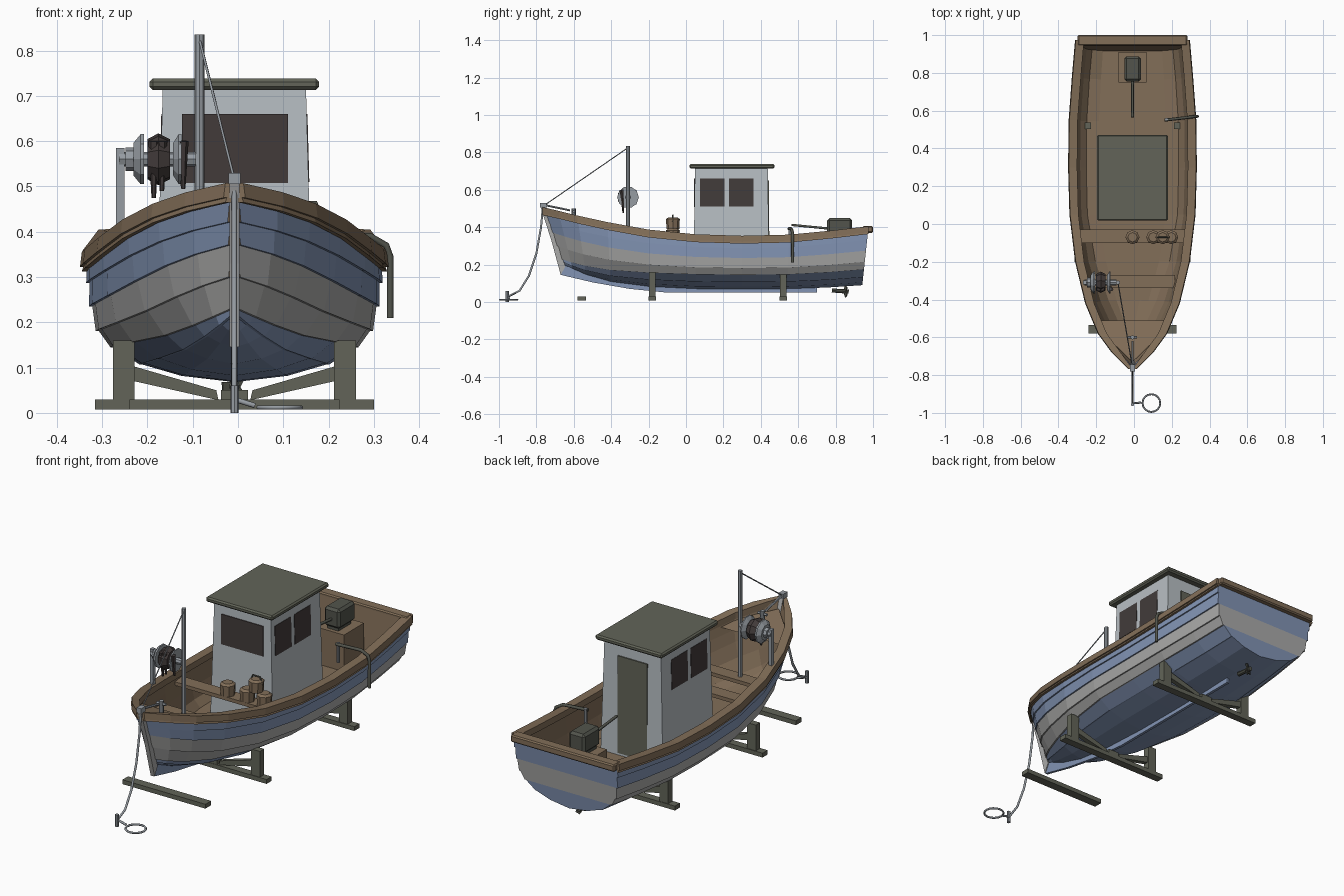
import bpy, bmesh, math
from mathutils import Vector

old = bpy.data.objects.get("Cube")
if old:
    bpy.data.objects.remove(old)

SHIFT = -0.008


def colour(name, r, g, b):
    lin = [((c / 255 + 0.055) / 1.055) ** 2.4 for c in (r, g, b)] + [1]
    m = bpy.data.materials.new(name)
    m.use_nodes = True
    m.diffuse_color = lin
    m.node_tree.nodes["Principled BSDF"].inputs["Base Color"].default_value = lin
    return m


BLUE = colour("hull blue", 130, 148, 180)
GREY = colour("hull grey", 170, 170, 169)
WOOD = colour("brown wood", 130, 110, 88)
CABIN = colour("cabin white", 184, 191, 196)
OLIVE = colour("olive timber", 98, 100, 88)
DARK = colour("dark glass", 66, 59, 58)
METAL = colour("metal grey", 150, 156, 162)
IRON = colour("dark iron", 82, 84, 76)


def mesh(name, verts, faces, mats, rule=None):
    me = bpy.data.meshes.new(name)
    me.from_pydata([tuple(v) for v in verts], [], faces)
    for m in mats if isinstance(mats, list) else [mats]:
        me.materials.append(m)
    if rule:
        for p, i in zip(me.polygons, rule):
            p.material_index = i
    bm = bmesh.new()
    bm.from_mesh(me)
    bmesh.ops.remove_doubles(bm, verts=bm.verts, dist=1e-5)
    if not rule:
        bmesh.ops.recalc_face_normals(bm, faces=bm.faces)
    bm.to_mesh(me)
    bm.free()
    ob = bpy.data.objects.new(name, me)
    ob.location.x = SHIFT
    bpy.context.collection.objects.link(ob)
    return ob


BOX = [(0, 1, 3, 2), (4, 6, 7, 5), (0, 4, 5, 1), (2, 3, 7, 6), (0, 2, 6, 4), (1, 5, 7, 3)]


def box(name, xs, ys, zs, mat, bevel=0, taper=(0, 0)):
    v = []
    for i in (0, 1):
        for j in (0, 1):
            for k in (0, 1):
                v.append((xs[i] + k * taper[0] * (1 - 2 * i),
                          ys[j] + k * taper[1] * (1 - 2 * j), zs[k]))
    ob = mesh(name, v, BOX, mat)
    if bevel:
        b = ob.modifiers.new("bevel", "BEVEL")
        b.width, b.segments = bevel, 1
    return ob


def prism(name, pts, x, mat):
    n = len(pts)
    v = [(s * x, y, z) for s in (-1, 1) for y, z in pts]
    f = [tuple(range(n)), tuple(range(n, 2 * n))]
    f += [(i, (i + 1) % n, n + (i + 1) % n, n + i) for i in range(n)]
    return mesh(name, v, f, mat)


def cyl(name, a, b, r, mat, sides=8, r2=None):
    a, b = Vector(a), Vector(b)
    q = (b - a).to_track_quat("Z", "Y")
    v = []
    for c, rad in ((a, r), (b, r if r2 is None else r2)):
        for i in range(sides):
            t = math.tau * i / sides
            v.append(c + q @ Vector((rad * math.cos(t), rad * math.sin(t), 0)))
    f = [tuple(range(sides)), tuple(range(sides, 2 * sides))]
    f += [(i, (i + 1) % sides, sides + (i + 1) % sides, sides + i) for i in range(sides)]
    return mesh(name, v, f, mat)


def rope(name, pts, r, mat, closed=False):
    cu = bpy.data.curves.new(name, "CURVE")
    cu.dimensions, cu.bevel_depth, cu.bevel_resolution = "3D", r, 1
    cu.use_fill_caps = True
    sp = cu.splines.new("POLY")
    sp.points.add(len(pts) - 1)
    for p, co in zip(sp.points, pts):
        p.co = (*co, 1)
    sp.use_cyclic_u = closed
    cu.materials.append(mat)
    ob = bpy.data.objects.new(name, cu)
    ob.location.x = SHIFT
    bpy.context.collection.objects.link(ob)
    return ob


# Hull stations: y, half beam, sheer height, bottom height
ST = [(-.755, .008, .495, .2), (-.68, .095, .475, .175), (-.58, .168, .45, .145),
      (-.42, .235, .415, .108), (-.2, .288, .375, .082), (.05, .318, .35, .07),
      (.3, .325, .342, .068), (.55, .322, .348, .07), (.78, .305, .37, .078),
      (.975, .288, .393, .09)]
# Plank edges as (width, height) fractions amidships and at the bow
MID = [(1, 1), (.985, .8), (.965, .61), (.92, .41), (.82, .28), (.62, .14), (.36, .05), (0, 0)]
BOW = [(1, 1), (.92, .75), (.83, .58), (.66, .34), (.36, .1), (.22, .05), (.1, .02), (0, 0)]
STRAKE = [0, 0, 1, 1, 0, 0, 0]


def point(st, row, lap=0.0):
    y, b, s, k = st
    w = max(0, -y / .755) ** 1.5
    fx, fz = (m * (1 - w) + n * w for m, n in zip(MID[row], BOW[row]))
    rake = .1 * max(0, -y / .755) ** 3 - .035 * max(0, y) ** 3
    return Vector((b * fx + lap if row < 7 else 0, y + rake * (1 - fz), k + (s - k) * fz))


def inner(st, row):
    p = point(st, row)
    back = .03 if st is ST[-1] else 0
    return Vector((max(p.x - .022, 0), p.y - back, max(p.z, st[3] + .02, .15)))


# Lapped planks outside, lining and floor inside, transom across the stern
V, F, M = [], [], []


def quad(pts, m):
    F.append(tuple(range(len(V), len(V) + 4)))
    V.extend(pts)
    M.append(m)


def flip(p):
    return Vector((-p.x, p.y, p.z))


for r in range(7):
    lap = .007 if r < 5 else 0
    for a, b in zip(ST, ST[1:]):
        out = [point(a, r), point(a, r + 1, lap), point(b, r + 1, lap), point(b, r)]
        lip = [point(a, r + 1, lap), point(a, r + 1), point(b, r + 1), point(b, r + 1, lap)]
        lin = [inner(b, r), inner(b, r + 1), inner(a, r + 1), inner(a, r)]
        for q, m in ((out, STRAKE[r]), (lip, STRAKE[r]), (lin, 2)):
            quad(q, m)
            quad([flip(p) for p in reversed(q)], m)
    e = ST[-1]
    p, q = point(e, r), point(e, r + 1, lap)
    quad([p, q, flip(q), flip(p)], STRAKE[r])
    p, q = inner(e, r), inner(e, r + 1)
    quad([flip(p), flip(q), q, p], 2)
mesh("hull", V, F, [BLUE, GREY, WOOD], M)

# Gunwale rails with a thin rubbing strip
for name, o, i, lo, hi in (("gunwale", .016, .032, -.02, .012), ("rub_rail", .012, 0, -.03, -.018)):
    for side, tag in ((1, "left"), (-1, "right")):
        v, f = [], []
        for y, b, s, k in ST:
            y -= .012 if y < -.7 else 0
            for x, z in ((b + o, lo), (b + o - .004, hi), (max(b - i, 0), hi), (max(b - i, 0), lo)):
                v.append((side * x, y, s + z))
        for n in range(len(ST) - 1):
            f += [(4 * n + j, 4 * n + (j + 1) % 4, 4 * n + 4 + (j + 1) % 4, 4 * n + 4 + j) for j in range(4)]
        f += [(0, 1, 2, 3), tuple(len(v) - 4 + j for j in range(4))]
        mesh(name + "_" + tag, v, f, WOOD)
box("transom_rail", (-.29, .29), (.945, 1.0), (.37, .406), WOOD, .006)

# Keel and stem
prism("keel", [(-.665, .2), (-.67, .145), (-.5, .105), (-.3, .07), (-.1, .05), (.7, .05), (.7, .08),
               (-.1, .085), (-.4, .12)], .007, BLUE)
prism("stem", [(-.78, .515), (-.75, .515), (-.7, .35), (-.645, .19), (-.67, .145), (-.72, .33)], .011, GREY)

# Thwarts and foredeck
for name, y, x, z in (("middle_thwart", -.065, .285, .33), ("mast_thwart", -.305, .225, .3)):
    box(name, (-x, x), (y - .035, y + .035), (z - .018, z), WOOD)
mesh("foredeck", [(-.18, -.51, .405), (.18, -.51, .405), (.135, -.6, .425), (0, -.73, .46), (-.135, -.6, .425)],
     [(0, 1, 2, 3, 4)], WOOD)

# Cabin with roof, windows and door
box("cabin", (-.174, .174), (.04, .445), (.145, .718), CABIN, 0, (.016, .008))
box("roof", (-.187, .187), (.018, .472), (.713, .738), OLIVE, .007)
box("front_window", (-.116, .118), (.043, .051), (.508, .66), DARK)
for tag, y in (("front", .075), ("rear", .23)):
    box("side_windows_" + tag, (-.1655, .1655), (y, y + .13), (.51, .66), DARK, 0, (.0042, 0))
box("door", (-.085, .08), (.436, .446), (.16, .65), OLIVE, 0, (0, .002))

# Mast, stay and winch
cyl("mast", (-.077, -.31, .29), (-.077, -.31, .835), .0105, METAL)
rope("stay", [(-.077, -.31, .825), (0, -.76, .515)], .003, METAL)
box("winch_post", (-.261, -.243), (-.32, -.3), (.38, .585), METAL)
cyl("winch_axle", (-.255, -.31, .56), (-.085, -.31, .56), .016, METAL)
cyl("winch_hub", (-.24, -.31, .56), (-.215, -.31, .56), .026, METAL)
for x, r, t in ((-.207, .058, .016), (-.123, .058, .012)):
    cyl("winch_disc", (x - t, -.31, .56), (x, -.31, .56), r * .65, METAL, 10, r)
    cyl("winch_rim", (x, -.31, .56), (x + t / 2, -.31, .56), r, METAL, 10)
cyl("net_roll", (-.192, -.31, .56), (-.168, -.31, .56), .045, DARK, 9, .058)
cyl("net_roll", (-.168, -.31, .56), (-.142, -.31, .56), .058, DARK, 9, .045)
for x, z in ((-.178, .475), (-.16, .49), (-.113, .495)):
    cyl("net_strip", (x, -.335, z), (x, -.345, .6), .005, DARK, 6, .012)

# Bow bitt, anchor line, peg and ring
cyl("bitt", (0, -.6, .4), (0, -.6, .5), .011, METAL)
cyl("bitt_bar", (-.025, -.6, .485), (.025, -.6, .485), .007, METAL, 6)
cyl("bow_roller", (0, -.62, .49), (0, -.765, .52), .006, METAL, 6)
box("bow_fairlead", (-.013, .013), (-.78, -.745), (.505, .53), METAL)
rope("anchor_line", [(0, -.765, .515), (0, -.775, .4), (0, -.80, .26), (0, -.84, .14), (0, -.89, .06),
                     (0, -.95, .03), (.045, -.945, .016)], .006, METAL)
cyl("anchor_peg", (0, -.955, 0), (0, -.955, .06), .009, METAL)
rope("anchor_ring", [(.1 + .047 * math.cos(t * math.tau / 16), -.948 + .047 * math.sin(t * math.tau / 16), .012)
                     for t in range(16)], .005, METAL, True)

# Bait pots on the thwart
for x, z in ((0, .33), (.11, .33), (.205, .33), (.16, .39)):
    cyl("pot", (x, -.07, z), (x, -.07, z + .053), .034, WOOD, 8, .037)
    cyl("pot_lid", (x, -.07, z + .053), (x, -.07, z + .062), .037, WOOD, 8, .025)
rope("pot_handle", [(.125, -.07, .43), (.14, -.07, .465), (.18, -.07, .465), (.195, -.07, .43)], .004, IRON)

# Engine on its box, with tiller and propeller
box("engine_box", (-.075, .075), (.75, .91), (.15, .335), WOOD)
box("engine", (-.043, .045), (.755, .888), (.35, .448), IRON, .012)
box("engine_base", (-.03, .03), (.77, .87), (.33, .355), IRON)
rope("tiller", [(0, .77, .392), (0, .565, .412)], .007, IRON)
cyl("propeller_shaft", (0, .78, .062), (0, .87, .055), .011, IRON)
for i in range(3):
    blade = box("propeller_blade", (-.012, .012), (-.003, .003), (0, .03), IRON)
    blade.location = (SHIFT, .85, .057)
    blade.rotation_euler = (0, i * math.tau / 3 + .5, .5)

# Gaff hooked over the side
cyl("gaff_post", (.18, .555, .3), (.18, .555, .4), .008, METAL)
rope("gaff", [(.17, .55, .392), (.3, .565, .39), (.335, .57, .37), (.344, .57, .345), (.344, .57, .21)], .008, IRON)

# Timber cradles under the hull
for y in (-.18, .52):
    box("cradle_beam", (-.308, .308), (y - .02, y + .02), (.008, .03), OLIVE)
    box("keel_block", (-.03, .03), (y - .018, y + .018), (.03, .05), OLIVE)
    for s in (-1, 1):
        box("cradle_post", (s * .244 - .024, s * .244 + .024), (y - .017, y + .017), (.03, .16), OLIVE)
        v = [(s * x, y + d, z) for d in (-.012, .012)
             for x, z in ((.23, .105), (.23, .072), (.035, .028), (.04, .05))]
        mesh("cradle_brace", v, [(0, 1, 2, 3), (4, 5, 6, 7), (0, 1, 5, 4), (1, 2, 6, 5),
                                 (2, 3, 7, 6), (3, 0, 4, 7)], OLIVE)
box("bow_beam", (-.232, .232), (-.58, -.535), (.008, .03), OLIVE)
